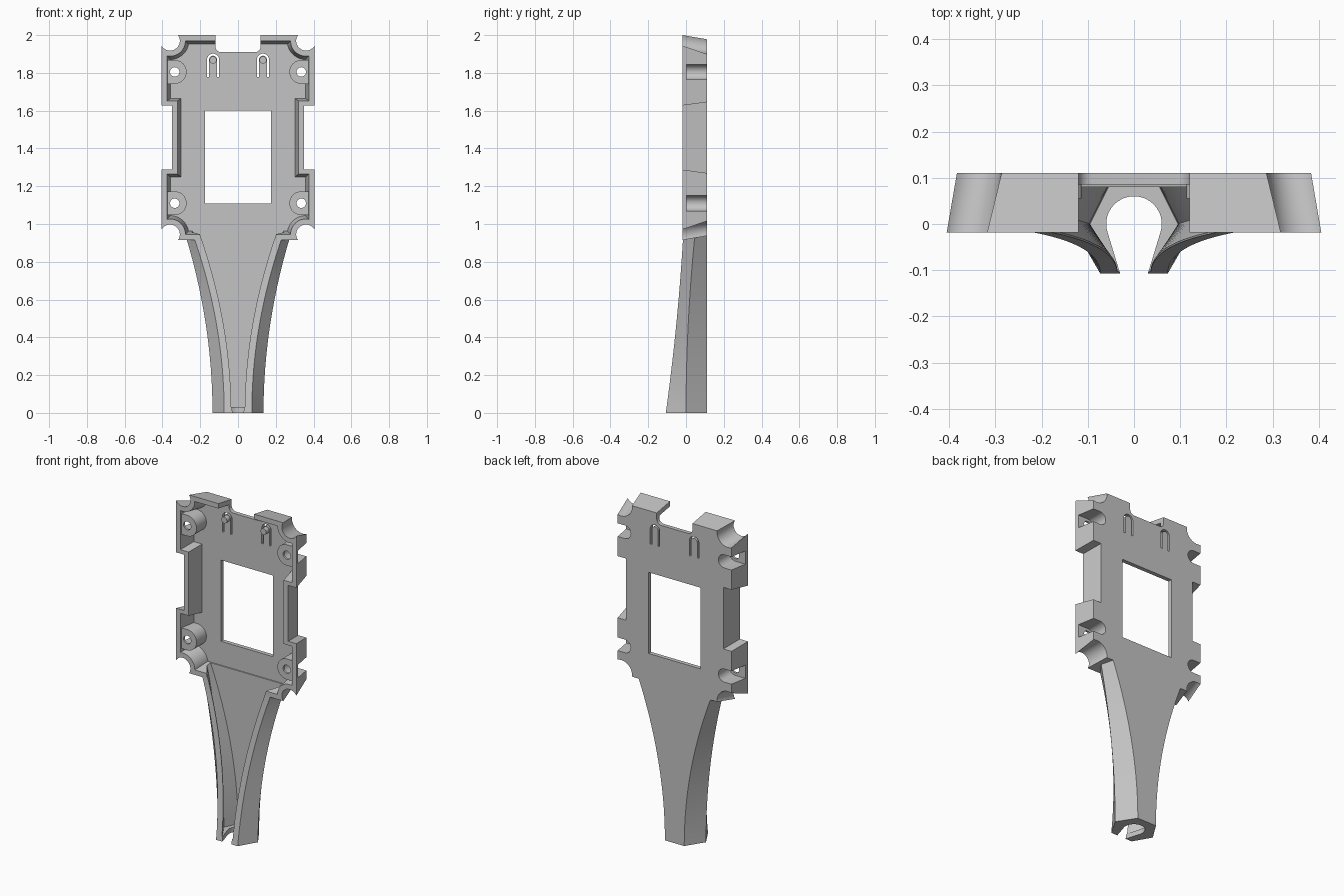
import bpy, bmesh
from math import atan2, cos, pi, sin, sqrt

cube = bpy.data.objects.get("Cube")
if cube:
    bpy.data.objects.remove(cube, do_unlink=True)

grey = bpy.data.materials.new("plain grey")
grey.use_nodes = True
grey.diffuse_color = (0.55, 0.55, 0.55, 1)
grey.node_tree.nodes["Principled BSDF"].inputs["Base Color"].default_value = grey.diffuse_color

MID, HALF = 1.4575, 0.5425        # centre height and half height of the case
FRONT, BACK, FLOOR = -0.018, 0.11, 0.085


def loft(name, rings):
    """Skin closed rings of 3D points and cap both ends."""
    bm = bmesh.new()
    rows = [[bm.verts.new(p) for p in ring] for ring in rings]
    for a, b in zip(rows, rows[1:]):
        for i in range(len(a)):
            j = (i + 1) % len(a)
            bm.faces.new((a[i], a[j], b[j], b[i]))
    bm.faces.new(rows[0])
    bm.faces.new(rows[-1])
    bmesh.ops.recalc_face_normals(bm, faces=bm.faces)
    mesh = bpy.data.meshes.new(name)
    bm.to_mesh(mesh)
    bm.free()
    mesh.materials.append(grey)
    ob = bpy.data.objects.new(name, mesh)
    bpy.context.collection.objects.link(ob)
    return ob


def prism(name, profile, y0, y1):
    return loft(name, [[(x, y, z) for x, z in profile] for y in (y0, y1)])


def arc(cx, cz, r, a0, a1, n=16):
    return [(cx + r * cos(a0 + (a1 - a0) * i / n), cz + r * sin(a0 + (a1 - a0) * i / n))
            for i in range(n + 1)]


def combine(target, tool, operation):
    mod = target.modifiers.new("join", 'BOOLEAN')
    mod.operation, mod.object, mod.solver = operation, tool, 'EXACT'
    bpy.context.view_layer.objects.active = target
    bpy.ops.object.modifier_apply(modifier=mod.name)
    bpy.data.objects.remove(tool, do_unlink=True)


# Case outline: stepped sides and scooped corners, inset by d
def outline(d):
    cx, cz, r = 0.36, 0.5125, 0.052 + d
    ex, ez = 0.405 - d, HALF - d
    side = cz - sqrt(r * r - (ex - cx) ** 2)
    top = cx - sqrt(r * r - (ez - cz) ** 2)
    a0 = atan2(side - cz, ex - cx)
    a1 = atan2(ez - cz, top - cx)
    if a1 > 0:
        a1 -= 2 * pi
    step = 0.17 + 0.8 * d
    q = [(0.35 - d, step), (ex, step)] + arc(cx, cz, r, a0, a1, 24)
    right = [(x, -z) for x, z in reversed(q)] + q
    return right + [(-x, -z) for x, z in right]


def case_ring(y, wall):
    d = wall + 0.022 * (y - FRONT) / (BACK - FRONT)
    return [(x, y, z + MID) for x, z in outline(d)]


# Handle section: hexagon that flares and flattens towards the case
def handle_ring(z, inner):
    s = z / 0.92
    t = s * s
    xb, xm, xf = 0.065 + 0.17 * t, 0.135 + 0.137 * t, 0.073 + 0.157 * t
    ym, yf = 0.045 * t, -0.107 + 0.091 * min(1, 1.4 * s - 0.4 * t)
    if inner:
        half = [(xb - 0.01, 0.08), (xm - 0.04, ym), (xf - 0.037, yf + 0.004),
                (xf - 0.037, yf - 0.1)]
    else:
        half = [(xb, BACK), (xm, ym), (xf, yf)]
    return [(x, y, z) for x, y in half] + [(-x, y, z) for x, y in reversed(half)]


def handle(name, z0, z1, inner):
    n = 20
    return loft(name, [handle_ring(z0 + (z1 - z0) * i / n, inner) for i in range(n + 1)])


# Hollow shell
shell = loft("case_half", [case_ring(FRONT, 0), case_ring(BACK, 0)])
combine(shell, handle("handle", 0, 0.95, False), 'UNION')
combine(shell, loft("cavity", [case_ring(-0.05, 0.03), case_ring(FLOOR, 0.03)]), 'DIFFERENCE')
combine(shell, handle("handle_cavity", 0.03, 0.97, True), 'DIFFERENCE')


# Screw posts with counterbores open to the side and back
def post(side, z, r, reach):
    pts = arc(0.335, z, r, pi / 2, 3 * pi / 2) + [(reach, z - r), (reach, z + r)]
    return [(side * x, h) for x, h in pts]


for side in (-1, 1):
    for z in (1.11, 1.805):
        combine(shell, prism("post", post(side, z, 0.063, 0.378), -0.01, 0.1), 'UNION')
        combine(shell, prism("bore", post(side, z, 0.04, 0.5), 0.003, 0.2), 'DIFFERENCE')
        hole = arc(side * 0.335, z, 0.025, 0, 2 * pi, 24)[:-1]
        combine(shell, prism("hole", hole, -0.1, 0.05), 'DIFFERENCE')

# Screen window and top notch
window = [(-0.175, 1.108), (0.175, 1.108), (0.175, 1.602), (-0.175, 1.602)]
combine(shell, prism("window", window, 0, 0.2), 'DIFFERENCE')
notch = (arc(-0.09, 1.94, 0.03, pi, 1.5 * pi, 8) + arc(0.09, 1.94, 0.03, 1.5 * pi, 2 * pi, 8)
         + [(0.12, 2.1), (-0.12, 2.1)])
combine(shell, prism("notch", notch, -0.1, 0.2), 'DIFFERENCE')

# Flexible button tongues: arched slots with a round peg
for side in (-1, 1):
    x = side * 0.132
    slot = ([(x + 0.032, 1.777)] + arc(x, 1.87, 0.032, 0, pi) + [(x - 0.032, 1.777)]
            + [(x - 0.021, 1.777)] + arc(x, 1.87, 0.021, pi, 0) + [(x + 0.021, 1.777)])
    combine(shell, prism("slot", slot, 0, 0.2), 'DIFFERENCE')
    peg = arc(x, 1.868, 0.019, 0, 2 * pi, 24)[:-1]
    combine(shell, prism("peg", peg, 0.055, 0.095), 'UNION')

# Cable opening through the lip at the handle end
throat = arc(0, 0, 0.06, -0.35, pi + 0.35, 32) + [(-0.03, -0.107), (-0.03, -0.2),
                                                 (0.03, -0.2), (0.03, -0.107)]
combine(shell, loft("throat", [[(x, y, z) for x, y in throat] for z in (-0.1, 0.06)]), 'DIFFERENCE')

# Smooth the curves, keep the edges crisp
bpy.ops.object.select_all(action='DESELECT')
shell.select_set(True)
bpy.context.view_layer.objects.active = shell
bpy.ops.object.shade_smooth_by_angle(angle=0.45)
